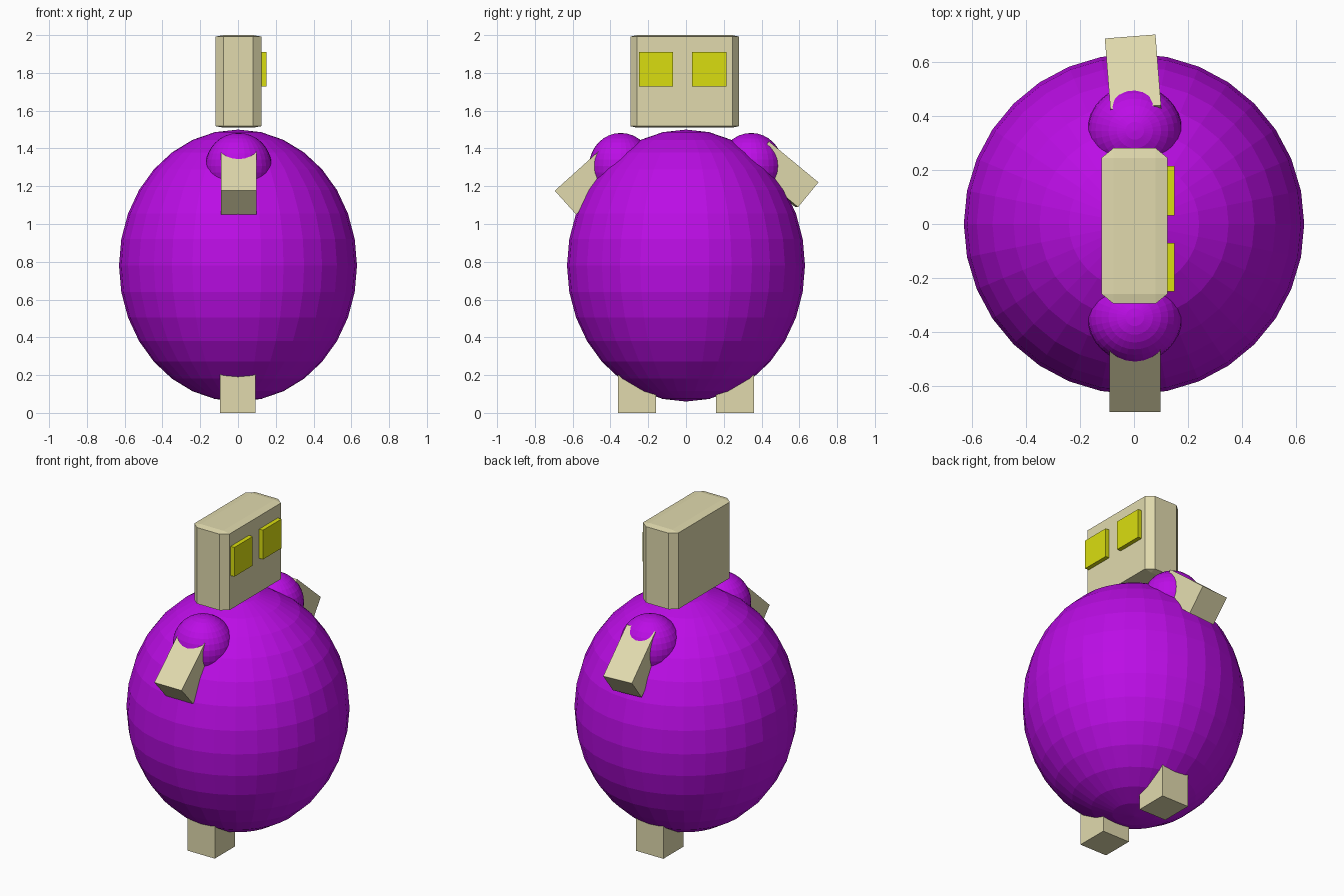
import bpy, bmesh, math
from mathutils import Matrix, Vector

if "Cube" in bpy.data.objects:
    bpy.data.objects.remove(bpy.data.objects["Cube"])


def material(name, rgb):
    m = bpy.data.materials.new(name)
    m.diffuse_color = (*rgb, 1)
    m.use_nodes = True
    m.node_tree.nodes["Principled BSDF"].inputs["Base Color"].default_value = m.diffuse_color
    return m


PURPLE = material("purple", (0.50, 0.004, 0.79))
BEIGE = material("beige", (0.75, 0.70, 0.42))
YELLOW = material("yellow", (0.70, 0.73, 0.005))


def finish(name, bm, mat):
    bmesh.ops.recalc_face_normals(bm, faces=bm.faces)
    me = bpy.data.meshes.new(name)
    bm.to_mesh(me)
    bm.free()
    me.materials.append(mat)
    ob = bpy.data.objects.new(name, me)
    bpy.context.collection.objects.link(ob)
    return ob


def ellipsoid(name, centre, radii, mat):
    bm = bmesh.new()
    bmesh.ops.create_uvsphere(bm, u_segments=32, v_segments=16, radius=1)
    bm.transform(Matrix.Translation(centre) @ Matrix.Diagonal((*radii, 1)))
    return finish(name, bm, mat)


def box(name, centre, size, mat, rot=None):
    bm = bmesh.new()
    bmesh.ops.create_cube(bm, size=1)
    bm.transform(Matrix.Translation(centre) @ (rot or Matrix()) @ Matrix.Diagonal((*size, 1)))
    return finish(name, bm, mat)


def chamfered_box(name, centre, half, cut, mat):
    # hull of three boxes, each reaching the full size along one axis
    bm = bmesh.new()
    for axis in range(3):
        h = [half[i] if i == axis else half[i] - cut[i] for i in range(3)]
        for sx in (-1, 1):
            for sy in (-1, 1):
                for sz in (-1, 1):
                    bm.verts.new((centre[0] + sx * h[0], centre[1] + sy * h[1], centre[2] + sz * h[2]))
    bmesh.ops.convex_hull(bm, input=bm.verts)
    bmesh.ops.dissolve_limit(bm, angle_limit=0.01, verts=bm.verts, edges=bm.edges)
    return finish(name, bm, mat)


def arm(name, tip, angle, yaw):
    # box running inward from its tip; angle is the slope in the y-z plane
    rot = Matrix.Rotation(yaw, 4, 'Z') @ Matrix.Rotation(angle, 4, 'X')
    length = 0.34
    inward = rot @ Vector((0, -1, 0))
    return box(name, Vector(tip) + inward * length / 2, (0.188, length, 0.17), BEIGE, rot)


# Round body and shoulders
ellipsoid("body", (0, 0, 0.78), (0.63, 0.63, 0.72), PURPLE)
for side, s in (("left", 1), ("right", -1)):
    ellipsoid(side + "_shoulder", (0.003, s * 0.345, 1.307), (0.175, 0.168, 0.175), PURPLE)
    # Stubby legs
    box(side + "_leg", (-0.002, s * 0.26, 0.14), (0.188, 0.2, 0.28), BEIGE)

# Arms hanging outward, slightly uneven
arm("left_arm", (-0.01, 0.64, 1.155), math.radians(-39.5), math.radians(4.5))
arm("right_arm", (0.004, -0.638, 1.113), math.radians(-42), math.pi)

# Head with chamfered edges, and its eyes
chamfered_box("head", (0.002, -0.007, 1.755), (0.122, 0.288, 0.245), (0.044, 0.036, 0.008), BEIGE)
box("left_eye", (0.13, 0.123, 1.82), (0.04, 0.183, 0.182), YELLOW)
box("right_eye", (0.13, -0.16, 1.82), (0.04, 0.18, 0.182), YELLOW)
